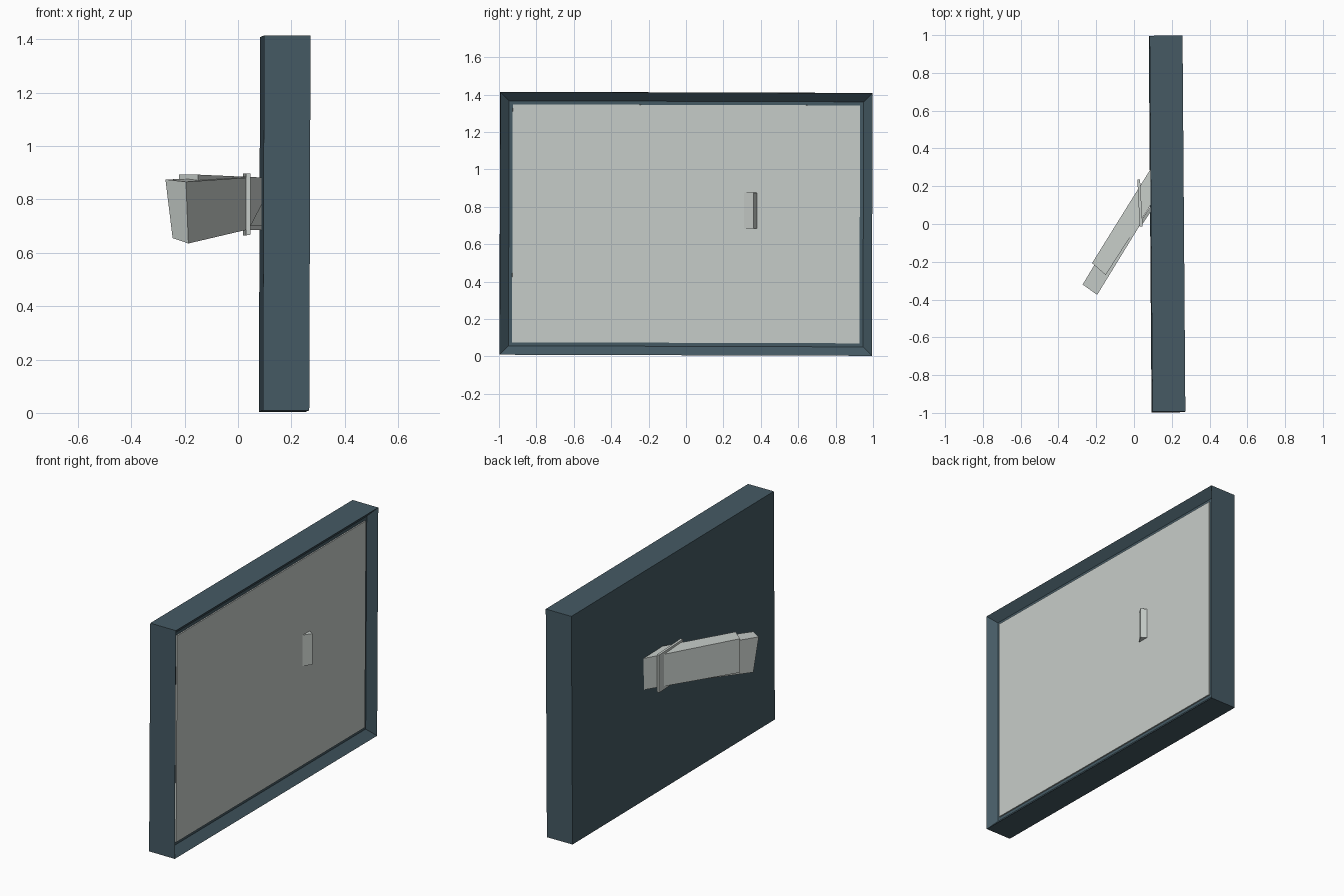
import bpy, bmesh
from mathutils import Vector

if "Cube" in bpy.data.objects:
    bpy.data.objects.remove(bpy.data.objects["Cube"])


def material(name, rgb):
    m = bpy.data.materials.new(name)
    m.use_nodes = True
    colour = (*rgb, 1)
    m.diffuse_color = colour
    m.node_tree.nodes["Principled BSDF"].inputs["Base Color"].default_value = colour
    return m


slate = material("dark slate", (0.06, 0.102, 0.127))
pale = material("pale grey", (0.57, 0.61, 0.585))


def finish(bm, name, mat):
    bmesh.ops.recalc_face_normals(bm, faces=bm.faces)
    mesh = bpy.data.meshes.new(name)
    bm.to_mesh(mesh)
    bm.free()
    mesh.materials.append(mat)
    ob = bpy.data.objects.new(name, mesh)
    bpy.context.collection.objects.link(ob)
    return ob


def box(size):
    bm = bmesh.new()
    bmesh.ops.create_cube(bm, size=1)
    bmesh.ops.scale(bm, vec=size, verts=bm.verts)
    return bm


def loft(name, mat, start, end):
    """Solid between two outlines with the same number of points."""
    bm = bmesh.new()
    a = [bm.verts.new(p) for p in start]
    b = [bm.verts.new(p) for p in end]
    bm.faces.new(a)
    bm.faces.new(b)
    for i in range(len(a)):
        j = (i + 1) % len(a)
        bm.faces.new((a[i], a[j], b[j], b[i]))
    return finish(bm, name, mat)


def section(left, right, top, bottom):
    """Upright rectangle from two plan points and two heights."""
    return [(*left, top), (*right, top), (*right, bottom), (*left, bottom)]


def place(ob):
    # the board leans very slightly on every axis
    ob.rotation_euler = (-0.003, 0.0035, 0.0075)
    ob.location = (0.175, 0, 0.709)


# Board: slab with a sunken face on its +x side
bm = box((0.174, 1.99, 1.405))
front = [f for f in bm.faces if f.normal.x > 0.9]
bmesh.ops.inset_region(bm, faces=front, thickness=0.067)
bmesh.ops.translate(bm, vec=(-0.045, 0, 0), verts=front[0].verts)
place(finish(bm, "board_frame", slate))

# Pale sheet in the recess
bm = box((0.008, 1.857, 1.272))
bmesh.ops.translate(bm, vec=(0.046, 0, 0), verts=bm.verts)
place(finish(bm, "board_panel", pale))

# Slanting shaft that pierces the board
loft("arm_shaft", pale,
     section((-0.222, -0.207), (-0.15, -0.27), 0.893, 0.685),
     section((0.165, 0.415), (0.255, 0.36), 0.875, 0.685))

# Tapered grip with a leaning end
loft("arm_grip", pale,
     [(-0.272, -0.32, 0.875), (-0.195, -0.375, 0.866),
      (-0.186, -0.36, 0.635), (-0.245, -0.305, 0.655)],
     section((0.0, 0.13), (0.04, 0.008), 0.882, 0.688))

# Thin collar around the shaft
loft("arm_collar", pale,
     section((0.018, 0.235), (0.03, -0.012), 0.897, 0.665),
     section((0.032, 0.235), (0.046, -0.012), 0.897, 0.668))

# Small gusset between collar and board
corners = [(0.045, 0.0, 0.70), (0.092, 0.07, 0.70), (0.092, 0.07, 0.79)]
loft("collar_gusset", pale, corners,
     [Vector(c) + Vector((0, 0.03, 0)) for c in corners])
